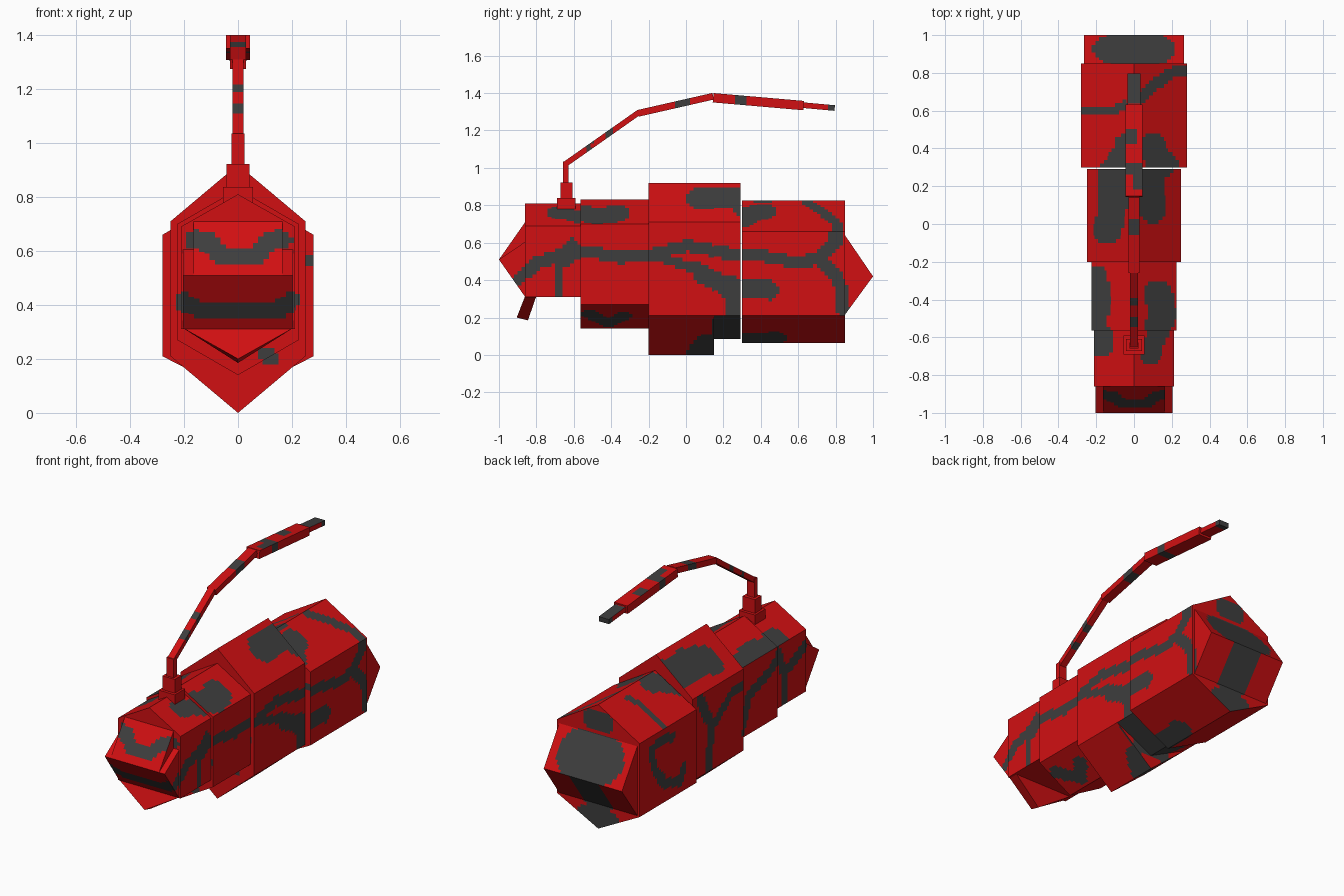
import bpy, bmesh, math
from mathutils import Vector

if "Cube" in bpy.data.objects:
    bpy.data.objects.remove(bpy.data.objects["Cube"])

# Flat colours
def material(name, rgb):
    m = bpy.data.materials.new(name)
    m.diffuse_color = (*rgb, 1)
    m.use_nodes = True
    m.node_tree.nodes["Principled BSDF"].inputs["Base Color"].default_value = m.diffuse_color
    return m

RED = material("red", (0.64, 0.005, 0.006))
GREY = material("dark grey", (0.048, 0.048, 0.048))

# Camouflage strokes per facing side: (radius, points)
RIGHT = [  # (y, z)
    (.032, [(-.92, .38), (-.8, .49), (-.62, .55), (-.5, .55), (-.35, .52), (-.2, .53), (0, .585),
            (.2, .545), (.4, .53), (.6, .49), (.72, .52), (.8, .6), (.8, .66)]),
    (.025, [(-.68, .31), (-.68, .5)]),
    (.035, [(-.61, .59), (-.64, .5)]),
    (.025, [(-.18, .54), (-.02, .48), (.1, .46)]),
    (.05, [(.08, .43), (.2, .38), (.3, .36), (.45, .345)]),
    (.04, [(.18, .38), (.25, .3), (.25, .22)]),
    (.035, [(.72, .5), (.8, .42), (.84, .33), (.84, .25)]),
]
LEFT = [  # (y, z)
    (.03, [(.53, .58), (.66, .6), (.74, .57), (.69, .42), (.6, .32), (.45, .28), (.42, .35)]),
    (.035, [(.14, .23), (.11, .48), (.22, .68)]),
    (.03, [(.11, .46), (-.08, .6), (-.2, .62)]),
    (.035, [(-.22, .32), (-.29, .51), (-.48, .57), (-.56, .62)]),
    (.035, [(-.65, .33), (-.65, .5), (-.86, .6)]),
    (.03, [(-.65, .5), (-.58, .66)]),
]
TOP = [  # (x, y)
    (.02, [(-.28, .6), (-.1, .605), (-.05, .63)]),
    (.03, [(.02, .65), (.1, .73), (.2, .8), (.28, .81)]),
    (.065, [(-.04, .41), (-.07, .34), (-.1, .3)]),
    (.07, [(.1, .42), (.12, .34), (.16, .32)]),
    (.075, [(-.12, .26), (-.11, .1), (-.14, -.03)]),
    (.065, [(.09, .25), (.1, .07)]),
    (.05, [(-.19, -.27), (-.17, -.4), (-.19, -.52)]),
    (.075, [(.13, -.37), (.15, -.48), (.13, -.54)]),
    (.055, [(.12, -.58), (.09, -.69)]),
    (.06, [(-.17, -.6), (-.17, -.65)]),
]
BOTTOM = [  # (x, y)
    (.04, [(.14, -.52), (.05, -.42), (.12, -.33)]),
    (.07, [(0, .07), (.06, .11)]),
    (.08, [(.2, .22), (-.1, .22)]),
    (.06, [(.04, .33), (.05, .48)]),
    (.04, [(-.18, -.1), (-.08, 0), (-.2, .1)]),
]
FRONT = [  # (x, z)
    (.035, [(-.165, .645), (-.11, .63), (-.06, .58), (.06, .58), (.11, .63), (.165, .645)]),
    (.032, [(-.2, .41), (-.15, .385), (.15, .385), (.2, .415)]),
    (.02, [(.26, .56), (.28, .56)]),
    (.025, [(.1, .22), (.12, .2)]),
]
BACK = [  # (x, z)
    (.11, [(-.11, .53), (.11, .53)]),
    (.1, [(0, .45), (0, .24)]),
    (.06, [(-.08, .13), (.08, .13)]),
    (.06, [(-.05, .72), (.05, .72)]),
]


def near(u, v, strokes):
    p = Vector((u, v))
    for r, pts in strokes:
        for a, b in zip(pts, pts[1:]):
            a, b = Vector(a), Vector(b)
            d = b - a
            t = max(0, min(1, (p - a).dot(d) / d.length_squared))
            if (p - a - d * t).length < r:
                return True
    return False


def body_paint(c, n):
    if n.y < -.3:
        return near(c.x, c.z, FRONT)
    if n.y > .3:
        return near(c.x, c.z, BACK)
    if n.z > .3:
        return near(c.x, c.y, TOP)
    if n.z < -.3:
        return near(c.x, c.y, BOTTOM)
    return near(c.y, c.z, RIGHT if n.x > 0 else LEFT)


def aerial_paint(c, n):
    bands = [(-.54, -.5), (-.43, -.39), (-.05, .03), (.26, .32), (.765, .9)]
    if c.y > .63 and n.z > .5:
        return True
    if n.z > .5 and (.18 < c.y < .3 and c.x > -.01 or .42 < c.y < .5 and c.x < .01):
        return True
    return any(a < c.y < b for a, b in bands)


# Build a solid from two matching end loops, slice it into cells and paint the cells
def solid(name, loop_a, loop_b, paint=None, cell=.02):
    bm = bmesh.new()
    a = [bm.verts.new(p) for p in loop_a]
    b = [bm.verts.new(p) for p in loop_b]
    bm.faces.new(a)
    bm.faces.new(b[::-1])
    for i in range(len(a)):
        j = (i + 1) % len(a)
        bm.faces.new((a[i], b[i], b[j], a[j]))
    bmesh.ops.recalc_face_normals(bm, faces=bm.faces)
    if paint:
        for axis in range(3):
            lo = min(v.co[axis] for v in bm.verts)
            hi = max(v.co[axis] for v in bm.verts)
            normal = Vector([float(k == axis) for k in range(3)])
            for k in range(1, math.ceil((hi - lo) / cell)):
                bmesh.ops.bisect_plane(bm, geom=bm.verts[:] + bm.edges[:] + bm.faces[:], dist=1e-5,
                                       plane_co=normal * (lo + k * cell), plane_no=normal)
        bm.normal_update()
        for f in bm.faces:
            f.material_index = int(paint(f.calc_center_median(), f.normal))
    me = bpy.data.meshes.new(name)
    bm.to_mesh(me)
    bm.free()
    me.materials.append(RED)
    me.materials.append(GREY)
    ob = bpy.data.objects.new(name, me)
    bpy.context.collection.objects.link(ob)
    return ob


def hull(name, y0, y1, w, keel, low, high, ridge):
    prof = [(0, keel), (w, low), (w, high), (0, ridge), (-w, high), (-w, low)]
    if keel == low:
        prof = prof[1:]
    solid(name, [(x, y0, z) for x, z in prof], [(x, y1, z) for x, z in prof], body_paint)


def across(name, w, prof, paint=None):
    return solid(name, [(-w, y, z) for y, z in prof], [(w, y, z) for y, z in prof], paint)


def beam(name, p, q, w, t):
    p, q = Vector(p), Vector(q)
    d = (q - p).normalized()
    n = Vector((-d.y, d.x)) * t / 2
    across(name, w, [p - n, q - n, q + n, p + n], aerial_paint)


# Hull sections, front to back
hull("head_section", -.86, -.565, .212, .31, .31, .69, .81)
hull("neck_section", -.565, -.2, .225, .14, .27, .70, .83)
hull("middle_section", -.2, .15, .25, 0, .21, .71, .92)
hull("middle_rear_section", .15, .292, .25, .085, .21, .71, .92)
hull("rear_section", .30, .85, .28, .065, .21, .66, .825)

# Wedge ends
across("nose_wedge", .203, [(-.86, .605), (-1, .51), (-.86, .31)], body_paint)
across("nose_upper_plate", .165, [(-.86, .71), (-1, .51), (-.86, .51)], body_paint)
across("tail_wedge", .265, [(.85, .64), (1, .42), (.85, .215)], body_paint)

# Chin plate
solid("chin_plate", [(-.205, -.86, .315), (.205, -.86, .315), (0, -.905, .2)],
      [(-.205, -.8, .315), (.205, -.8, .315), (0, -.845, .185)])

# Aerial base and jointed aerial
across("aerial_foot", .055, [(-.69, .77), (-.59, .77), (-.59, .838), (-.69, .838)])
across("aerial_socket", .042, [(-.672, .83), (-.608, .83), (-.608, .922), (-.672, .922)])
beam("aerial_post", (-.643, .92), (-.643, 1.035), .025, .03)
beam("aerial_lower_arm", (-.643, 1.022), (-.25, 1.298), .021, .03)
beam("aerial_upper_arm", (-.255, 1.292), (.145, 1.383), .029, .036)
beam("aerial_end", (.145, 1.375), (.63, 1.333), .045, .05)
beam("aerial_tip", (.62, 1.336), (.795, 1.32), .034, .03)
